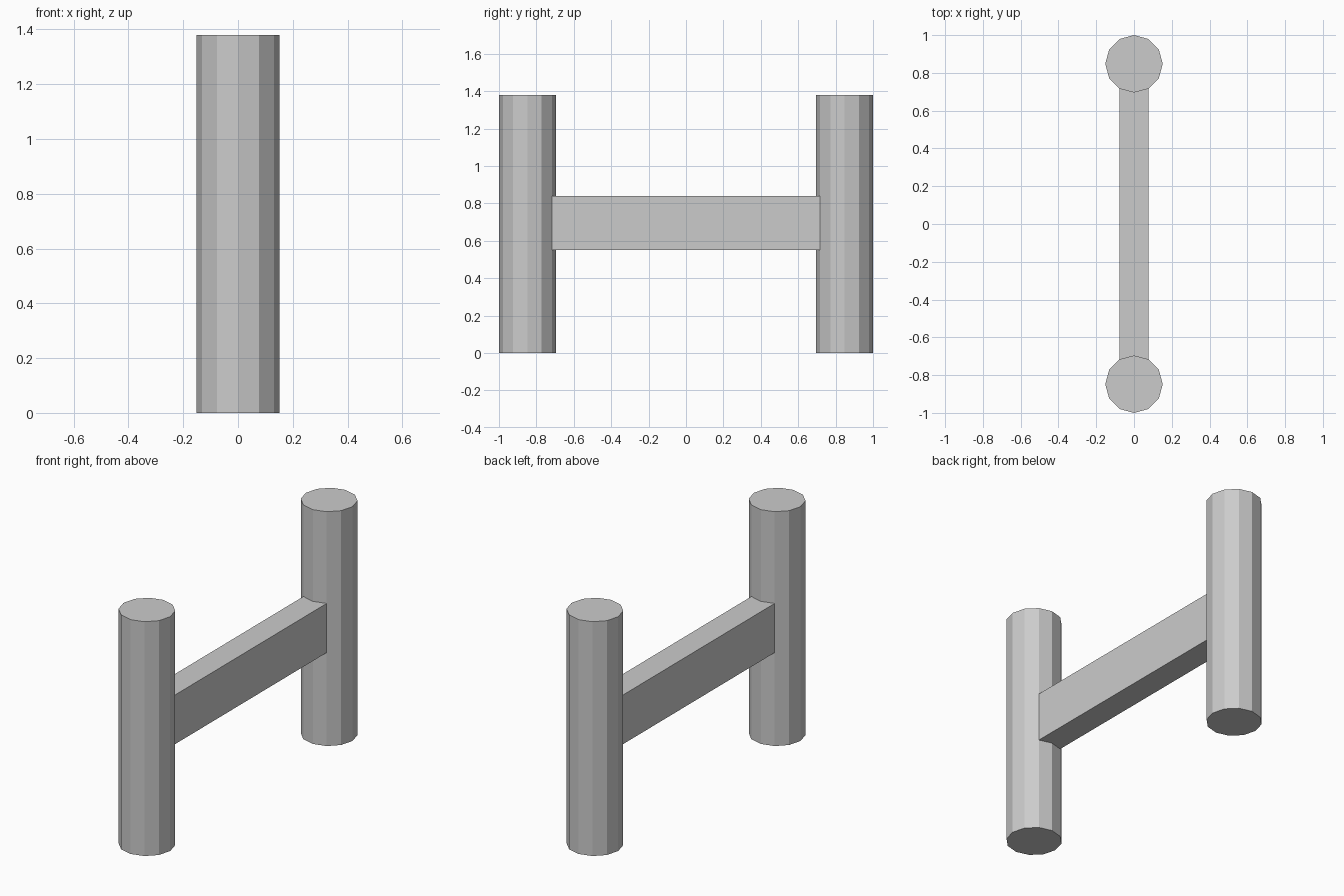
import bpy

if "Cube" in bpy.data.objects:
    bpy.data.objects.remove(bpy.data.objects["Cube"])

RADIUS = 0.152
HEIGHT = 1.38
POST_Y = 1.0 - RADIUS

# Twelve-sided upright posts
for name, side in (("front_post", -1), ("back_post", 1)):
    bpy.ops.mesh.primitive_cylinder_add(
        vertices=12, radius=RADIUS, depth=HEIGHT,
        location=(0, side * POST_Y, HEIGHT / 2))
    bpy.context.object.name = name

# Crossbar, as wide as two post facets, meeting the post edges
bar_bottom, bar_top = 0.55, 0.84
bpy.ops.mesh.primitive_cube_add(size=1, location=(0, 0, (bar_bottom + bar_top) / 2))
bar = bpy.context.object
bar.name = "crossbar"
bar.scale = (RADIUS, 2 * 0.717, bar_top - bar_bottom)
bpy.ops.object.transform_apply(location=False, rotation=False, scale=True)
